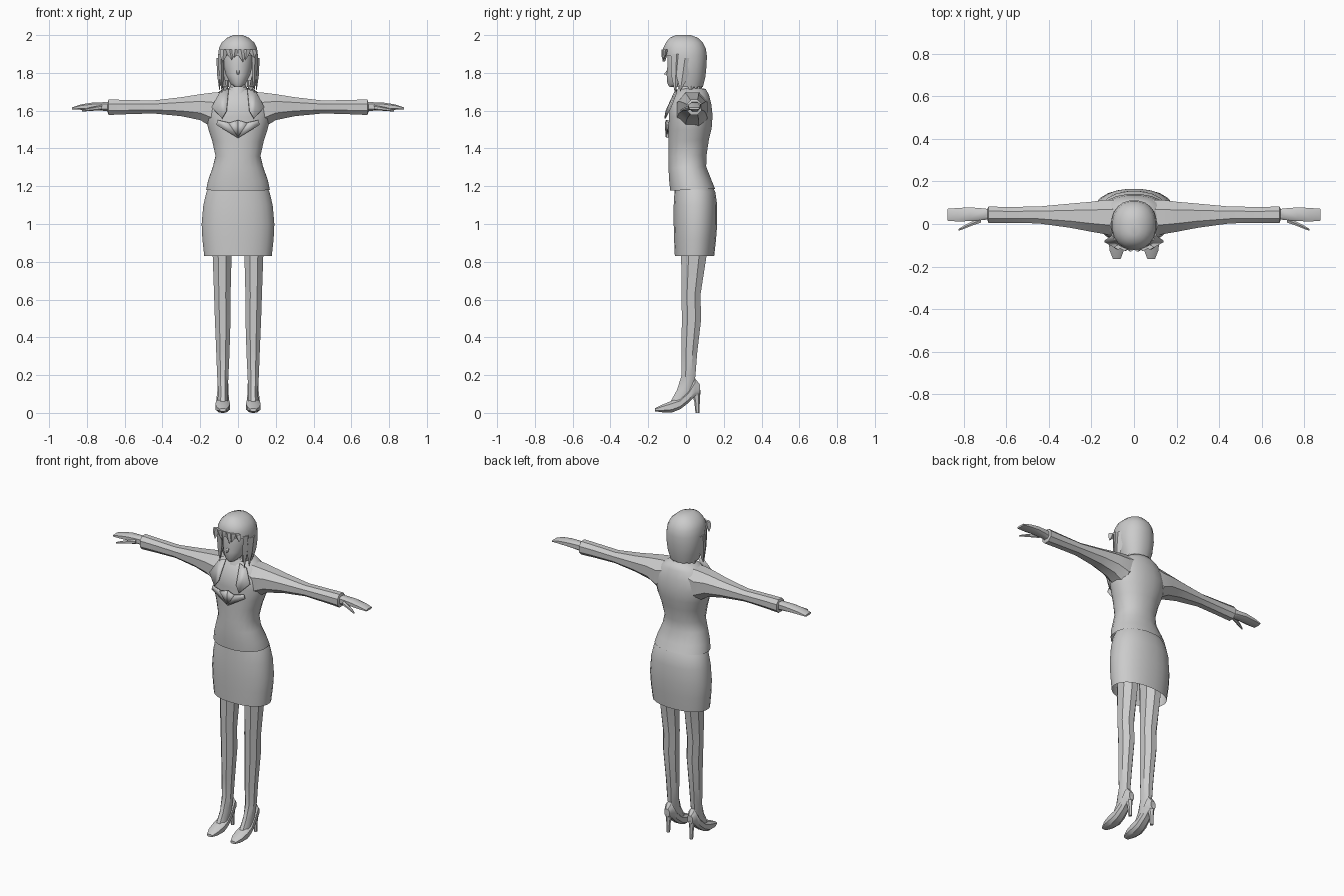
import bpy, bmesh, math
from mathutils import Vector

if "Cube" in bpy.data.objects:
    bpy.data.objects.remove(bpy.data.objects["Cube"])

grey = bpy.data.materials.new("plain grey")
grey.use_nodes = True
grey.diffuse_color = (0.6, 0.6, 0.6, 1)
grey.node_tree.nodes["Principled BSDF"].inputs["Base Color"].default_value = (0.6, 0.6, 0.6, 1)


def finish(name, bm, angle=35, mirror=False, thick=0):
    bmesh.ops.recalc_face_normals(bm, faces=bm.faces)
    mesh = bpy.data.meshes.new(name)
    bm.to_mesh(mesh)
    bm.free()
    mesh.materials.append(grey)
    ob = bpy.data.objects.new(name, mesh)
    bpy.context.collection.objects.link(ob)
    bpy.ops.object.select_all(action="DESELECT")
    ob.select_set(True)
    bpy.context.view_layer.objects.active = ob
    bpy.ops.object.shade_smooth_by_angle(angle=math.radians(angle))
    if thick:
        ob.modifiers.new("thickness", "SOLIDIFY").thickness = thick
    if mirror:
        m = ob.modifiers.new("mirror", "MIRROR")
        m.use_bisect_axis[0] = False
        m.use_mirror_merge = False
    return ob


def loft(axis, rings, sides, power=2.0, caps=(True, True), tilt=0.0):
    """Skin rings (position, a_min, a_max, b_min, b_max) along an axis."""
    bm = bmesh.new()
    loops = []
    for p, a0, a1, b0, b1 in rings:
        loop = []
        for i in range(sides):
            t = 2 * math.pi * (i + 0.5) / sides
            c, s = math.cos(t), math.sin(t)
            a = (a0 + a1) / 2 + (a1 - a0) / 2 * math.copysign(abs(c) ** (2 / power), c)
            b = (b0 + b1) / 2 + (b1 - b0) / 2 * math.copysign(abs(s) ** (2 / power), s)
            co = {"x": (p, a, b), "y": (a, p, b), "z": (a, b, p + tilt * b)}[axis]
            loop.append(bm.verts.new(co))
        loops.append(loop)
    for lo, hi in zip(loops, loops[1:]):
        for i in range(sides):
            j = (i + 1) % sides
            bm.faces.new((lo[i], lo[j], hi[j], hi[i]))
    for wanted, loop in zip(caps, (loops[0], loops[-1])):
        if wanted:
            bm.faces.new(loop)
    return bm


def even(rows):
    """Expand (z, half_width, y0, y1) to symmetric rings."""
    return [(z, -w, w, y0, y1) for z, w, y0, y1 in rows]


def plate(name, points, mirror=True, thick=0.008):
    bm = bmesh.new()
    bm.faces.new([bm.verts.new(p) for p in points])
    bmesh.ops.triangulate(bm, faces=bm.faces)
    return finish(name, bm, 20, mirror, thick)


def spike(name, base, tip, across, depth, mirror=False):
    """A pointed lock of hair."""
    base, tip = Vector(base), Vector(tip)
    across, depth = Vector(across), Vector(depth)
    bm = bmesh.new()
    mid = base.lerp(tip, 0.5)
    rows = []
    for c, k in ((base, 1.0), (mid, 0.85)):
        rows.append([bm.verts.new(c + k * o) for o in (across, depth, -across, -depth)])
    end = bm.verts.new(tip)
    for i in range(4):
        j = (i + 1) % 4
        bm.faces.new((rows[0][i], rows[0][j], rows[1][j], rows[1][i]))
        bm.faces.new((rows[1][i], rows[1][j], end))
    bm.faces.new(rows[0])
    finish(name, bm, 30, mirror)


# Jacket body, with the hem rising slightly towards the back
jacket = even([(1.18, .17, -.085, .155), (1.23, .16, -.09, .135), (1.3, .135, -.094, .108),
               (1.36, .12, -.094, .11), (1.44, .138, -.093, .122), (1.5, .158, -.093, .137),
               (1.57, .175, -.092, .142), (1.63, .165, -.09, .135), (1.68, .13, -.062, .122),
               (1.71, .085, -.04, .105), (1.72, .045, -.03, .07)])
finish("jacket", loft("z", jacket, 20, 2.2, (False, True), 0.04), 45)

# Sleeves, cuffs, hands and thumbs
sleeve = [(.04, -.05, .115, 1.57, 1.705), (.13, -.055, .12, 1.5, 1.703), (.2, -.042, .11, 1.545, 1.692),
          (.3, -.022, .1, 1.567, 1.675), (.45, 0, .085, 1.583, 1.656), (.6, .003, .083, 1.578, 1.66),
          (.685, .003, .085, 1.574, 1.662), (.69, .018, .072, 1.59, 1.648)]
finish("sleeve", loft("x", sleeve, 8, 2.2), 40, True)
hand = [(.67, .02, .07, 1.592, 1.648), (.71, .018, .075, 1.598, 1.646), (.77, .012, .08, 1.603, 1.644),
        (.83, .01, .077, 1.604, 1.634), (.878, .014, .073, 1.606, 1.618)]
finish("hand", loft("x", hand, 8, 3), 40, True)
thumb = [(.72, .005, .035, 1.603, 1.63), (.76, -.008, .014, 1.6, 1.622),
         (.8, -.024, -.006, 1.597, 1.613), (.825, -.032, -.022, 1.596, 1.604)]
finish("thumb", loft("x", thumb, 6), 40, True)

# Skirt
skirt = even([(.83, .18, -.06, .15), (.92, .19, -.064, .16), (1.0, .194, -.066, .166),
              (1.1, .185, -.066, .166), (1.17, .168, -.062, .156), (1.22, .14, -.06, .13)])
finish("skirt", loft("z", skirt, 24, 2.2, (False, True)), 45)

# Legs
leg = [(.02, .055, .105, -.11, -.05), (.07, .05, .11, -.08, .02), (.12, .052, .108, -.052, .045),
       (.2, .048, .113, -.026, .053), (.32, .042, .118, -.028, .063), (.5, .036, .126, -.026, .085),
       (.62, .036, .13, -.028, .08), (.83, .03, .138, -.031, .114), (1.0, .02, .15, -.035, .13)]
finish("leg", loft("z", leg, 8), 35, True)

# Shoes: sloping upper, sole and tall heel
shoe = [(-.165, .062, .1, .008, .024), (-.125, .046, .117, .002, .045), (-.075, .04, .122, 0, .066),
        (-.03, .044, .118, .018, .08), (.015, .048, .112, .052, .125), (.048, .05, .11, .085, .185),
        (.075, .062, .098, .1, .15)]
finish("shoe", loft("y", shoe, 8, 2.6), 35, True)
heel = [(0, .07, .09, .05, .072), (.06, .068, .092, .044, .073), (.12, .058, .102, .025, .077)]
finish("heel", loft("z", heel, 6), 35, True)

# Neck, shirt collar and face
neck = even([(1.66, .045, -.03, .05), (1.78, .042, -.035, .045)])
finish("neck", loft("z", neck, 10), 45)
collar = even([(1.69, .065, -.055, .065), (1.725, .047, -.042, .052)])
finish("shirt_collar", loft("z", collar, 12, 2, (False, False)), 40)
face = even([(1.725, .02, -.088, -.04), (1.745, .043, -.1, .01), (1.79, .066, -.104, .05),
             (1.84, .078, -.1, .075), (1.9, .082, -.1, .085), (1.96, .065, -.08, .065)])
finish("head", loft("z", face, 16), 50)
bm = loft("y", [(-.116, -.004, .004, 1.79, 1.797), (-.095, -.012, .012, 1.788, 1.825)], 4)
finish("nose", bm, 60)

# Hair shell, opened in front of the face
cap = even([(1.725, .082, -.07, .09), (1.78, .098, -.085, .104), (1.84, .107, -.1, .11),
            (1.89, .107, -.118, .112), (1.93, .102, -.122, .106), (1.96, .087, -.108, .09),
            (1.985, .06, -.088, .065), (2.0, .025, -.055, .025)])
bm = loft("z", cap, 20, 2.2, (False, True))
opening = [f for f in bm.faces
           if f.calc_center_median().z < 1.89 and f.calc_center_median().y < -.045]
bmesh.ops.delete(bm, geom=opening, context="FACES")
finish("hair", bm, 45)

# Fringe, side locks and ragged nape
for i in range(6):
    x = -.075 + .03 * i
    y = -.118 + 1.6 * x * x
    spike(f"fringe_{i + 1}", (x, y, 1.925), (x + (.012 if i % 2 else -.006), y - .004, 1.855 + .012 * (i % 3)),
          (.02, 0, 0), (0, .012, 0))
spike("side_lock", (.09, -.05, 1.9), (.085, -.058, 1.69), (.016, 0, 0), (0, .03, 0), True)
spike("outer_lock", (.1, -.005, 1.88), (.098, -.03, 1.7), (.014, 0, 0), (0, .04, 0), True)
for i in range(7):
    t = math.pi * (i + .5) / 7
    x, y = .08 * math.cos(t), .01 + .077 * math.sin(t)
    spike(f"nape_lock_{i + 1}", (x, y, 1.76), (x * .95, y * .9, 1.695 + .01 * (i % 2)),
          (.02 * math.sin(t), -.02 * math.cos(t), 0), (.008 * math.cos(t), .008 * math.sin(t), 0))

# Upper collar flaps, lower lapels and the folded scarf point
plate("collar_flap", [(.05, -.055, 1.715), (.095, -.055, 1.70), (.14, -.085, 1.62),
                      (.085, -.115, 1.56), (.062, -.108, 1.6)])
plate("lapel", [(0, -.102, 1.455), (.115, -.098, 1.525), (.108, -.1, 1.55), (.045, -.108, 1.535)])
plate("scarf_point", [(0, -.1, 1.46), (.05, -.104, 1.535), (0, -.098, 1.55)])
